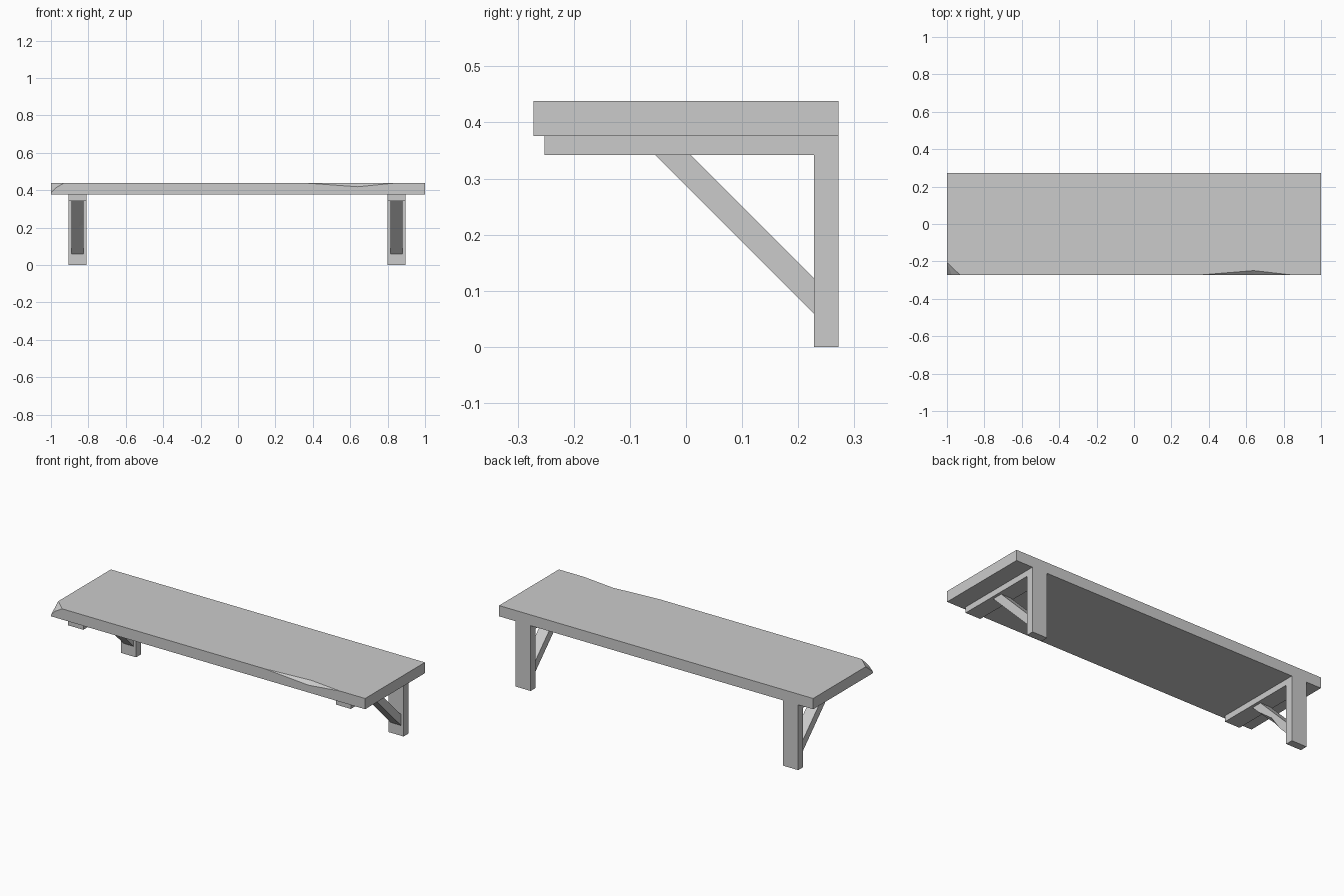
import bpy
import bmesh

cube = bpy.data.objects.get("Cube")
if cube:
    bpy.data.objects.remove(cube, do_unlink=True)

grey = bpy.data.materials.new("plain_grey")
grey.use_nodes = True
grey.diffuse_color = (0.6, 0.6, 0.6, 1)
grey.node_tree.nodes["Principled BSDF"].inputs["Base Color"].default_value = (0.6, 0.6, 0.6, 1)


def solid(name, points, faces):
    """Flat-shaded solid from named points and faces given as lists of names."""
    bm = bmesh.new()
    v = {key: bm.verts.new(co) for key, co in points.items()}
    for face in faces:
        bm.faces.new([v[key] for key in face.split()])
    bmesh.ops.recalc_face_normals(bm, faces=bm.faces)
    mesh = bpy.data.meshes.new(name)
    bm.to_mesh(mesh)
    bm.free()
    mesh.materials.append(grey)
    obj = bpy.data.objects.new(name, mesh)
    bpy.context.collection.objects.link(obj)
    return obj


def prism(name, profile, x, half):
    """Side profile (y, z) extruded along x."""
    n = len(profile)
    points = {}
    for i, (y, z) in enumerate(profile):
        points[f"l{i}"] = (x - half, y, z)
        points[f"r{i}"] = (x + half, y, z)
    faces = [" ".join(f"{s}{i}" for i in range(n)) for s in "lr"]
    faces += [f"l{i} l{(i + 1) % n} r{(i + 1) % n} r{i}" for i in range(n)]
    return solid(name, points, faces)


# Plank with a broken corner and a long chip in its front edge
F, B, LOW, TOP = -0.272, 0.272, 0.376, 0.438
solid("shelf_board", {
    "bfl": (-1, F, LOW), "bfr": (1, F, LOW), "bbr": (1, B, LOW), "bbl": (-1, B, LOW),
    "tbl": (-1, B, TOP), "tbr": (1, B, TOP), "tfr": (1, F, TOP),
    "side": (-1, -0.206, TOP), "front": (-0.93, F, TOP),
    "corner": (-1, F, 0.385), "kink": (-0.975, F, 0.412),
    "chip_a": (0.36, F, TOP), "chip_b": (0.84, F, TOP),
    "chip_top": (0.64, -0.249, TOP), "chip_low": (0.64, F, 0.418),
}, [
    "bfl bbl bbr bfr",
    "tbl side front chip_a chip_top chip_b tfr tbr",
    "bfl bfr tfr chip_b chip_low chip_a front kink corner",
    "bfl corner side tbl bbl",
    "bfr bbr tbr tfr",
    "bbl tbl tbr bbr",
    "corner kink side", "kink front side",
    "chip_a chip_low chip_top", "chip_low chip_b chip_top",
])

# L-shaped brackets
bracket = [(0.272, 0), (0.272, LOW), (-0.252, LOW), (-0.252, 0.342), (0.228, 0.342), (0.228, 0)]
RIGHT_X, LEFT_X = -0.857, 0.847
prism("right_bracket", bracket, RIGHT_X, 0.048)
prism("left_bracket", bracket, LEFT_X, 0.048)

# Diagonal braces, the right one with a chipped lower edge
brace = [(-0.055, 0.342), (0.008, 0.342), (0.228, 0.122), (0.228, 0.059)]
HALF = 0.032
prism("left_brace", brace, LEFT_X, HALF)

points = {}
for i, (y, z) in enumerate(brace):
    points[f"l{i}"] = (RIGHT_X - HALF, y, z)
    points[f"r{i}"] = (RIGHT_X + HALF, y, z)
inner = RIGHT_X + HALF


def on_edge(x, z, lift=0):
    return (x, 0.287 - z + lift, z + lift)


points.update(up=on_edge(inner, 0.3), down=on_edge(inner, 0.13),
              dent=on_edge(inner, 0.205, 0.012), under=on_edge(inner - 0.027, 0.205))
solid("right_brace", points, [
    "l0 l1 l2 l3",
    "l0 r0 r1 l1", "l1 r1 r2 l2", "l2 r2 r3 l3",
    "r0 up dent down r3 r2 r1",
    "l0 l3 r3 down under up r0",
    "up under dent", "down dent under",
])
